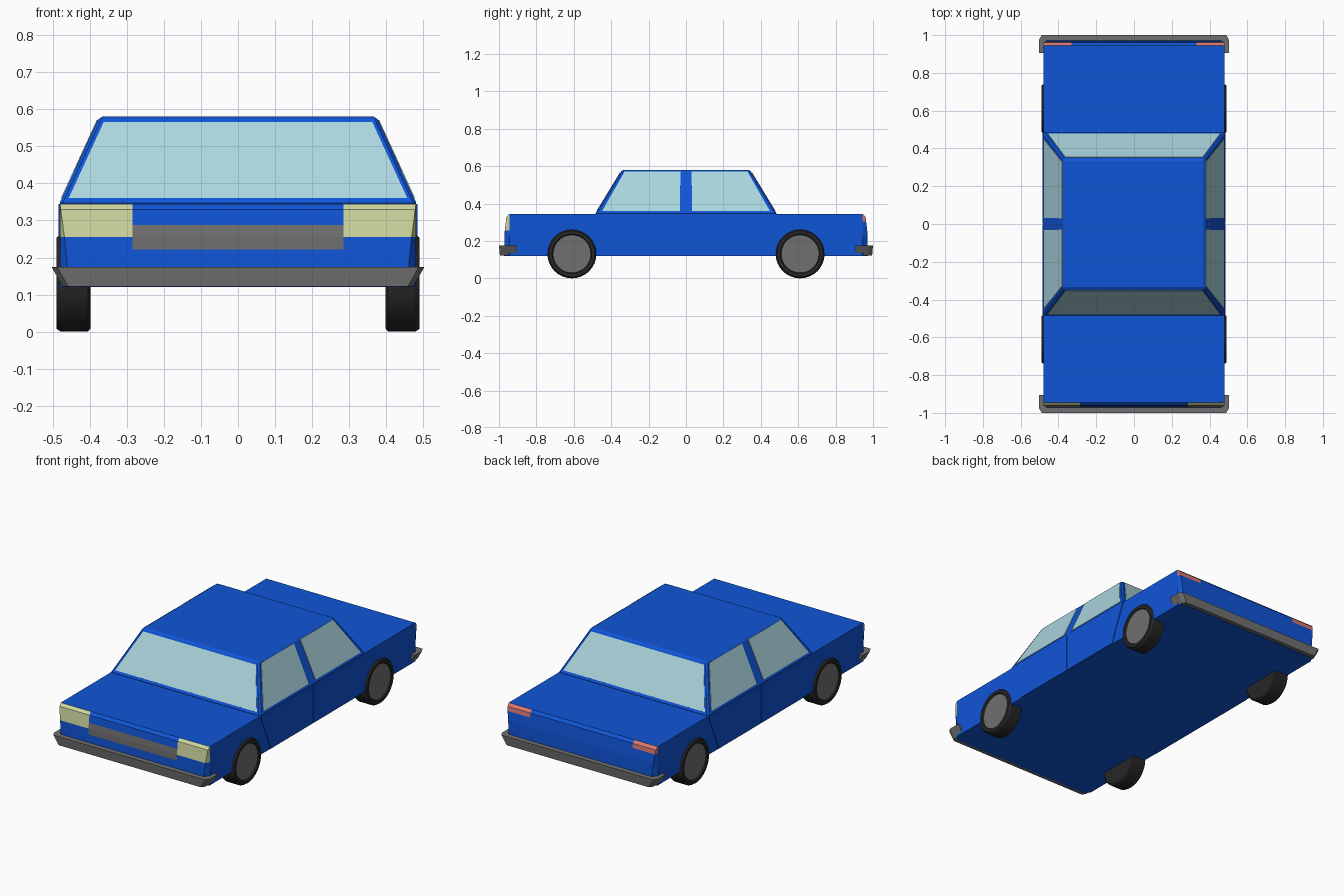
import bpy, bmesh
from math import cos, sin, tau

cube = bpy.data.objects.get("Cube")
if cube:
    bpy.data.objects.remove(cube, do_unlink=True)


def material(name, rgb):
    m = bpy.data.materials.new(name)
    m.use_nodes = True
    m.diffuse_color = (*rgb, 1)
    m.node_tree.nodes["Principled BSDF"].inputs["Base Color"].default_value = (*rgb, 1)
    return m


BLUE = material("body_blue", (0.005, 0.09, 0.68))
GLASS = material("pale_glass", (0.41, 0.67, 0.73))
LAMP = material("headlight_yellow", (0.62, 0.67, 0.35))
TAIL = material("taillight_red", (0.68, 0.19, 0.17))
GREY = material("trim_grey", (0.16, 0.16, 0.16))
TYRE = material("tyre_black", (0.02, 0.02, 0.02))


def finish(name, bm, mats):
    bmesh.ops.recalc_face_normals(bm, faces=bm.faces)
    mesh = bpy.data.meshes.new(name)
    bm.to_mesh(mesh)
    bm.free()
    for m in mats:
        mesh.materials.append(m)
    ob = bpy.data.objects.new(name, mesh)
    bpy.context.collection.objects.link(ob)
    return ob


def loft(rings):
    """Skin a list of equal-length point loops and cap both ends."""
    bm = bmesh.new()
    loops = [[bm.verts.new(p) for p in ring] for ring in rings]
    n = len(loops[0])
    for a, b in zip(loops, loops[1:]):
        for i in range(n):
            j = (i + 1) % n
            bm.faces.new((a[i], a[j], b[j], b[i]))
    bm.faces.new(loops[0])
    bm.faces.new(loops[-1])
    return bm


def plate(name, points, mat, thickness=0.008):
    """Thin panel centred on the given outline."""
    bm = bmesh.new()
    bm.faces.new([bm.verts.new(p) for p in points])
    ob = finish(name, bm, [mat])
    mod = ob.modifiers.new("thickness", "SOLIDIFY")
    mod.thickness = thickness
    mod.offset = 0
    return ob


# Lower body: nose and tail taper towards the top edge and the corners
def body_ring(z, nx, ny):
    half = [(0.48, 0.945), (nx, ny), (-nx, ny), (-0.48, 0.945)]
    return [(x, y, z) for x, y in half] + [(-x, -y, z) for x, y in half]


bm = loft([body_ring(0.12, 0.455, 0.972), body_ring(0.255, 0.468, 0.969),
           body_ring(0.33, 0.478, 0.96), body_ring(0.345, 0.48, 0.945)])
bmesh.ops.remove_doubles(bm, verts=bm.verts, dist=0.0005)
cuts = [((x, 0, 0), (1, 0, 0)) for x in (-0.33, -0.285, 0.285, 0.33)]
cuts += [((0, 0, z), (0, 0, 1)) for z in (0.222, 0.288, 0.305)]
for co, no in cuts:
    bmesh.ops.bisect_plane(bm, geom=bm.verts[:] + bm.edges[:] + bm.faces[:],
                           plane_co=co, plane_no=no)
# Lamps and grille are cut faces of the nose and tail
for f in bm.faces:
    c = f.calc_center_median()
    x = abs(c.x)
    if c.y < -0.946:
        if x > 0.285 and c.z > 0.255:
            f.material_index = 1
        elif x < 0.285 and 0.222 < c.z < 0.288:
            f.material_index = 3
    elif c.y > 0.946 and x > 0.33 and c.z > 0.305:
        f.material_index = 2
finish("body", bm, [BLUE, LAMP, TAIL, GREY])


# Cabin: tapered box with narrow chamfers
def cabin_x(z):
    return 0.482 - 0.108 * (z - 0.345) / 0.235


def cabin_y(z):
    return 0.485 - 0.143 * (z - 0.345) / 0.235


bm = loft([[(sx * cabin_x(z), sy * cabin_y(z), z)
            for sx, sy in ((1, 1), (-1, 1), (-1, -1), (1, -1))] for z in (0.34, 0.58)])
cabin = finish("cabin", bm, [BLUE])
bevel = cabin.modifiers.new("chamfer", "BEVEL")
bevel.width = 0.008
bevel.segments = 1

# Windscreen and rear window
LOW, HIGH = 0.36, 0.564
for name, s in (("windscreen", -1), ("rear_window", 1)):
    plate(name, [(sx * (cabin_x(z) - 0.019), s * cabin_y(z), z)
                 for sx, z in ((-1, LOW), (1, LOW), (1, HIGH), (-1, HIGH))], GLASS, 0.005)

# Side windows and door panels, two on each side
for side, sx in (("left", 1), ("right", -1)):
    for end, sy in (("front", -1), ("rear", 1)):
        top = 0.57
        plate(f"{end}_{side}_window",
              [(sx * cabin_x(z), sy * y, z) for y, z in (
                  (0.032, LOW), (cabin_y(LOW) - 0.028, LOW),
                  (cabin_y(top) - 0.02, top), (0.03, top))], GLASS, 0.005)
        plate(f"{end}_{side}_door",
              [(sx * 0.48, sy * y, z) for y, z in (
                  (0.002, 0.122), (0.39, 0.122), (0.415, 0.19),
                  (0.482, 0.344), (0.002, 0.344))], BLUE)

# Bumpers: wrap round the corners and narrow towards the bottom
for name, s in (("front_bumper", -1), ("rear_bumper", 1)):
    rings = []
    for z, inset, depth in ((0.122, 0.03, 0.995), (0.175, 0, 1.0)):
        half = [(0.503 - inset, 0.905), (0.503 - inset, 0.975), (0.488 - inset, depth)]
        pts = half + [(-x, y) for x, y in reversed(half)]
        rings.append([(x, s * y, z) for x, y in pts])
    finish(name, loft(rings), [GREY])

# Wheels: lathed tyre whose recessed outer cap is the hub
PROFILE = [(0.398, 0.122), (0.405, 0.131), (0.478, 0.131),
           (0.49, 0.123), (0.49, 0.106), (0.484, 0.101)]
SIDES = 32
for side, sx in (("left", 1), ("right", -1)):
    for end, sy in (("front", -1), ("rear", 1)):
        bm = loft([[(sx * x, sy * 0.61 + r * cos(tau * i / SIDES),
                     0.131 + r * sin(tau * i / SIDES)) for i in range(SIDES)]
                   for x, r in PROFILE])
        bm.faces.ensure_lookup_table()
        bm.faces[-1].material_index = 1
        wheel = finish(f"{end}_{side}_wheel", bm, [TYRE, GREY])
        bpy.ops.object.select_all(action="DESELECT")
        wheel.select_set(True)
        bpy.context.view_layer.objects.active = wheel
        bpy.ops.object.shade_smooth_by_angle(angle=0.5)
